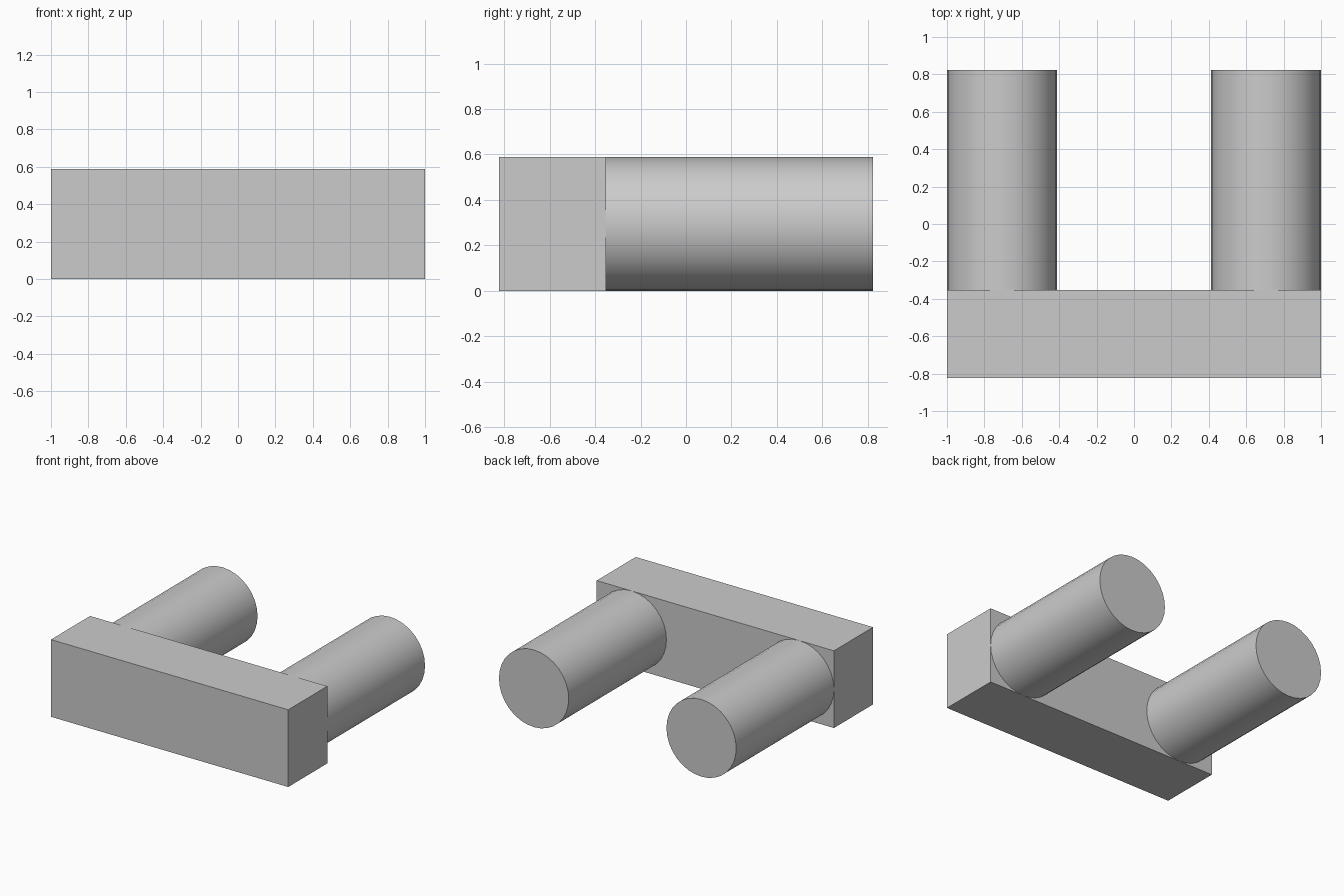
import bpy
import math

cube = bpy.data.objects.get("Cube")
if cube:
    bpy.data.objects.remove(cube, do_unlink=True)

UNIT = 2 / 17              # the width is 17 units
HEIGHT = 5 * UNIT
BAR_DEPTH = 4 * UNIT
PEG_LENGTH = 10 * UNIT
FRONT = -7 * UNIT
JOINT = FRONT + BAR_DEPTH

# Plain grey
grey = bpy.data.materials.new("plain_grey")
grey.use_nodes = True
colour = (0.6, 0.6, 0.6, 1)
grey.diffuse_color = colour
grey.node_tree.nodes["Principled BSDF"].inputs["Base Color"].default_value = colour


def finish(name):
    obj = bpy.context.object
    obj.name = name
    obj.data.materials.append(grey)
    return obj


# Crossbar along the front
bpy.ops.mesh.primitive_cube_add(size=1, location=(0, FRONT + BAR_DEPTH / 2, HEIGHT / 2))
bar = finish("crossbar")
bar.scale = (2, BAR_DEPTH, HEIGHT)
bpy.ops.object.transform_apply(location=False, rotation=False, scale=True)

# Round pegs reaching back from each end
for side, name in ((1, "left_peg"), (-1, "right_peg")):
    bpy.ops.mesh.primitive_cylinder_add(
        vertices=32, radius=HEIGHT / 2, depth=PEG_LENGTH,
        location=(side * (1 - HEIGHT / 2), JOINT + PEG_LENGTH / 2, HEIGHT / 2),
        rotation=(math.pi / 2, 0, 0))
    finish(name)
    bpy.ops.object.shade_smooth_by_angle(angle=math.radians(30))
